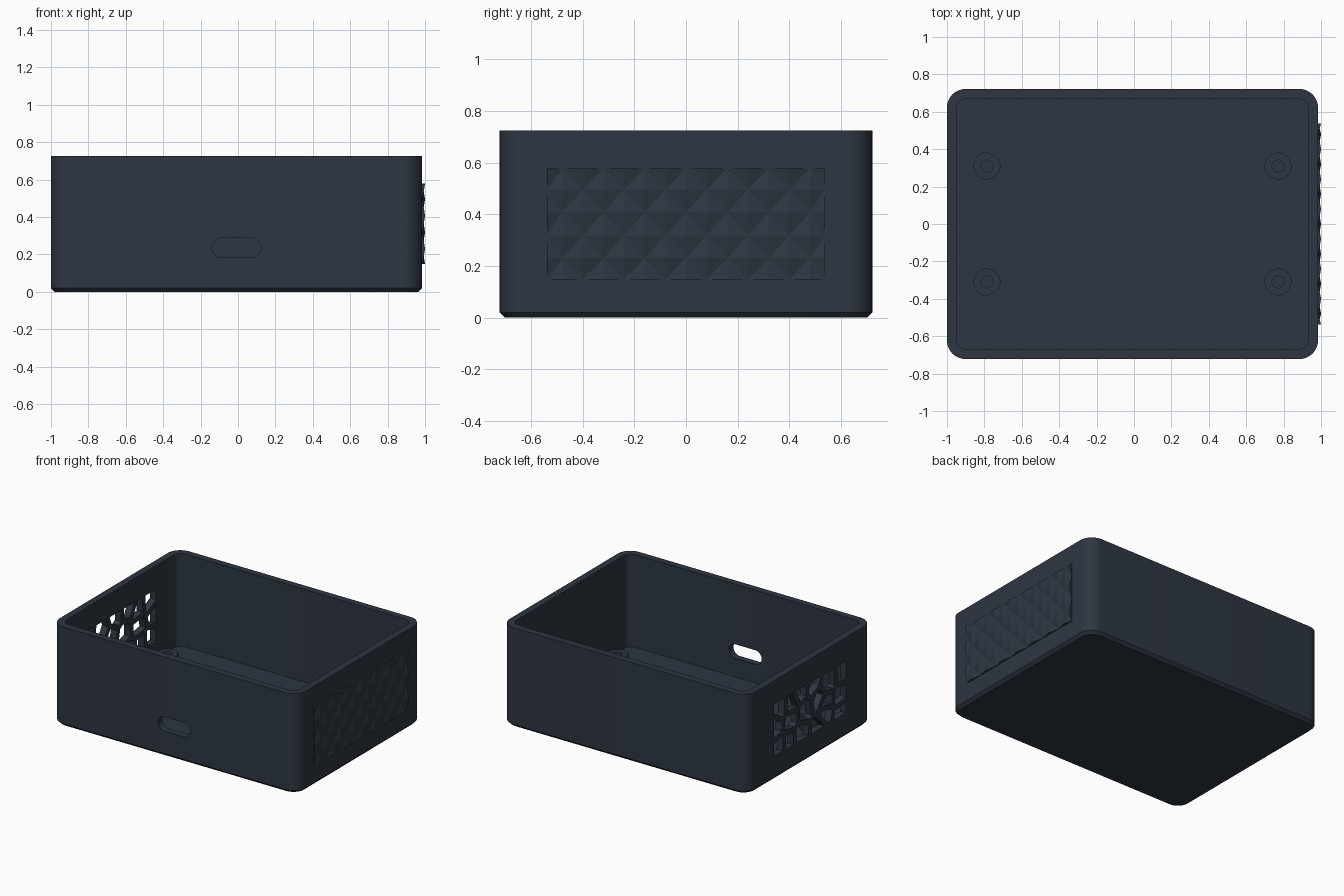
import bpy, bmesh, math, random
from mathutils import Vector

random.seed(4)
if "Cube" in bpy.data.objects:
    bpy.data.objects.remove(bpy.data.objects["Cube"], do_unlink=True)

CX = -0.008            # box centre; the textured panel stands proud on +x
HX, HY, H = 0.992, 0.722, 0.725
WALL, FLOOR, CORNER = 0.05, 0.05, 0.1
MID_Z = 0.363

slate = bpy.data.materials.new("dark_slate")
slate.use_nodes = True
COLOUR = (0.027, 0.037, 0.053, 1)
slate.diffuse_color = COLOUR
slate.node_tree.nodes["Principled BSDF"].inputs["Base Color"].default_value = COLOUR


def make_object(name, bm, smooth=True):
    bmesh.ops.recalc_face_normals(bm, faces=bm.faces)
    mesh = bpy.data.meshes.new(name)
    bm.to_mesh(mesh)
    bm.free()
    mesh.materials.append(slate)
    obj = bpy.data.objects.new(name, mesh)
    bpy.context.collection.objects.link(obj)
    bpy.ops.object.select_all(action="DESELECT")
    obj.select_set(True)
    bpy.context.view_layer.objects.active = obj
    if smooth:
        bpy.ops.object.shade_smooth_by_angle(angle=math.radians(30))
    return obj


def rounded_rect(hx, hy, r, steps=10):
    pts = []
    for k, (sx, sy) in enumerate([(1, 1), (-1, 1), (-1, -1), (1, -1)]):
        for i in range(steps + 1):
            a = math.pi / 2 * (k + i / steps)
            pts.append((sx * (hx - r) + r * math.cos(a), sy * (hy - r) + r * math.sin(a)))
    return pts


def loft(bm, rings, caps=True):
    """Skin a list of equally long point rings; join first to last if not capped."""
    loops = [[bm.verts.new(p) for p in ring] for ring in rings]
    pairs = list(zip(loops, loops[1:]))
    if not caps:
        pairs.append((loops[-1], loops[0]))
    for a, b in pairs:
        for i in range(len(a)):
            j = (i + 1) % len(a)
            bm.faces.new((a[i], a[j], b[j], b[i]))
    if caps:
        bm.faces.new(loops[0])
        bm.faces.new(loops[-1])


def cut(target, cutter):
    cutter.hide_render = True
    mod = target.modifiers.new("cut", "BOOLEAN")
    mod.operation, mod.solver, mod.object = "DIFFERENCE", "EXACT", cutter
    bpy.context.view_layer.objects.active = target
    bpy.ops.object.modifier_apply(modifier=mod.name)
    bpy.data.objects.remove(cutter, do_unlink=True)


# Open case: outer skin with chamfered foot, flat rim, inner skin and floor
bm = bmesh.new()
rings = []
for z, inset in [(0, 0.02), (0.02, 0), (H, 0), (H, WALL), (FLOOR, WALL)]:
    outline = rounded_rect(HX - inset, HY - inset, CORNER - inset * 0.8)
    rings.append([(CX + x, y, z) for x, y in outline])
loft(bm, rings)
case = make_object("case", bm)

# Port slot in the front wall
bm = bmesh.new()
slot = rounded_rect(0.131, 0.052, 0.0515)
loft(bm, [[(CX + x, y, 0.236 + z) for x, z in slot] for y in (-0.8, -0.6)])
cut(case, make_object("slot_cutter", bm, False))


def clip(poly, point, normal):
    """Keep the side of a 2D polygon that lies behind the given line."""
    out = []
    for a, b in zip(poly, poly[1:] + poly[:1]):
        da, db = (a - point).dot(normal), (b - point).dot(normal)
        if da <= 0:
            out.append(a)
        if da * db < 0:
            out.append(a + (b - a) * (da / (da - db)))
    return out


# Cellular vent in the left-hand (-x) wall
VY, VZ, STRUT = 0.415, 0.19, 0.036
COLS, ROWS = 6, 3
seeds = []
for i in range(COLS):
    for j in range(ROWS):
        y = ((i + 0.5 + random.uniform(-0.36, 0.36)) / COLS * 2 - 1) * VY
        z = ((j + 0.5 + random.uniform(-0.36, 0.36)) / ROWS * 2 - 1) * VZ
        seeds.append(Vector((y, z)))
bm = bmesh.new()
for s in seeds:
    cell = [Vector((a * VY, b * VZ)) for a, b in [(-1, -1), (1, -1), (1, 1), (-1, 1)]]
    for t in seeds:
        if t is not s and cell:
            n = (t - s).normalized()
            cell = clip(cell, (s + t) / 2 - n * STRUT / 2, n)
    if len(cell) > 2:
        loft(bm, [[(x, p.x, MID_Z + p.y) for p in cell] for x in (-1.1, -0.9)])
cut(case, make_object("vent_cutter", bm, False))
bpy.context.view_layer.objects.active = case
case.select_set(True)
bpy.ops.object.shade_smooth_by_angle(angle=math.radians(30))

# Hollow screw posts on the floor
for sx, side in ((-1, "right"), (1, "left")):
    for sy, end in ((-1, "front"), (1, "back")):
        bm = bmesh.new()
        rings = []
        for r, z in [(0.072, FLOOR - 0.01), (0.072, 0.17), (0.032, 0.17), (0.032, FLOOR - 0.01)]:
            angles = [math.tau * i / 32 for i in range(32)]
            rings.append([(CX + sx * 0.778 + r * math.cos(a), sy * 0.31 + r * math.sin(a), z)
                          for a in angles])
        loft(bm, rings, caps=False)
        make_object(f"screw_post_{end}_{'minus' if sx < 0 else 'plus'}_x", bm)

# Knurled grip panel on the +x wall: diamond pyramids on a checker lattice
ys = [-0.538] + [0.08 * i for i in range(-6, 7)] + [0.538]
zs = [MID_Z + d for d in (-0.215, -0.133, -0.0445, 0.0445, 0.133, 0.215)]
bm = bmesh.new()
grid = [[bm.verts.new((1.0 if (i + j) % 2 else 0.986, y, z)) for j, z in enumerate(zs)]
        for i, y in enumerate(ys)]
for i in range(len(ys) - 1):
    for j in range(len(zs) - 1):
        a, b, c, d = grid[i][j], grid[i + 1][j], grid[i + 1][j + 1], grid[i][j + 1]
        if (i + j) % 2:
            b, c, d, a = a, b, c, d
        # split along the valley between the two low corners
        bm.faces.new((a, b, c))
        bm.faces.new((a, c, d))
# skirt back into the wall
rim = [e for e in bm.edges if e.is_boundary]
skirt = bmesh.ops.extrude_edge_only(bm, edges=rim)["geom"]
for v in skirt:
    if isinstance(v, bmesh.types.BMVert):
        v.co.x = 0.97
make_object("grip_panel", bm, False)
